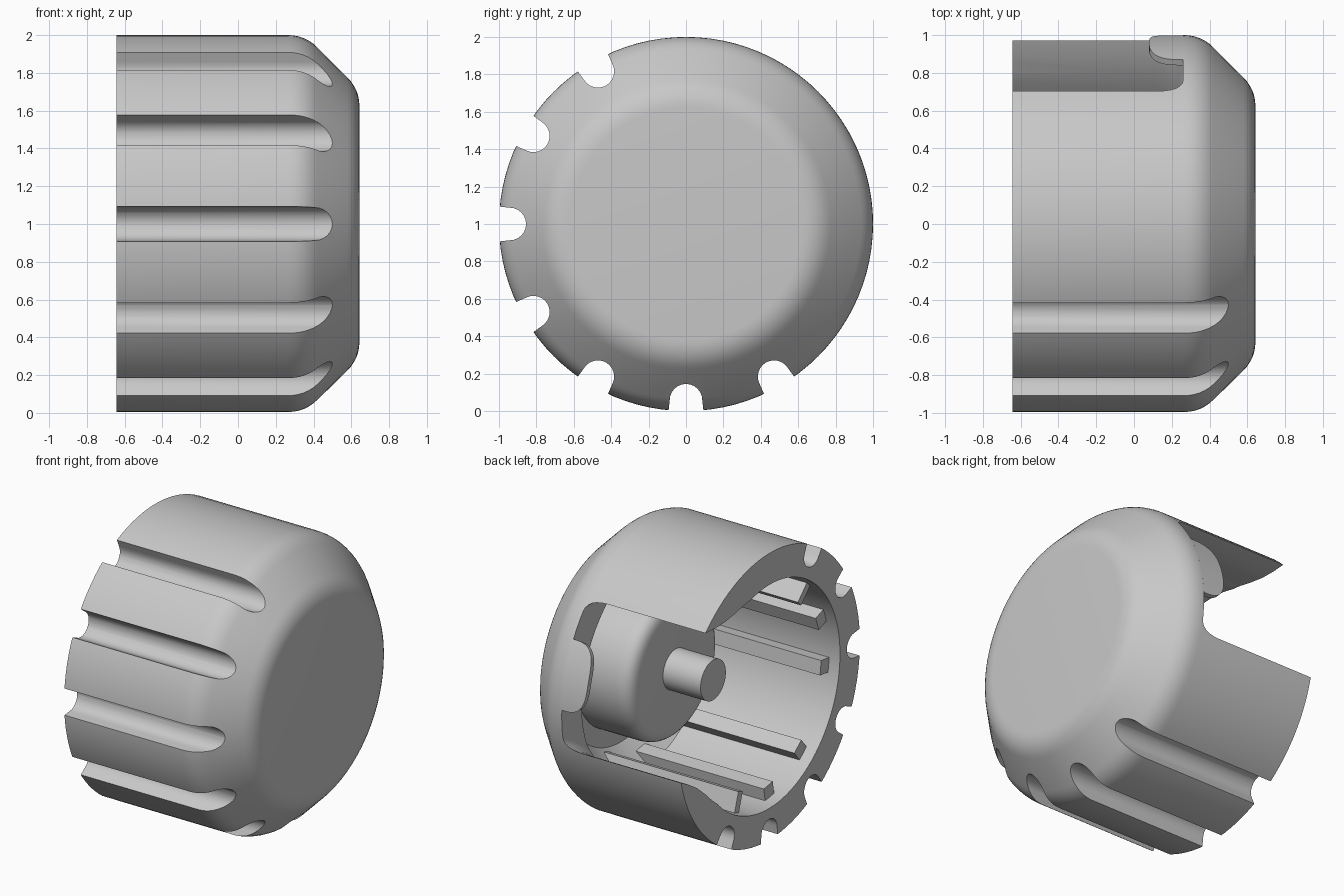
import bpy, bmesh, math
from mathutils import Vector

if "Cube" in bpy.data.objects:
    bpy.data.objects.remove(bpy.data.objects["Cube"], do_unlink=True)

grey = bpy.data.materials.new("plain grey")
grey.use_nodes = True
grey.diffuse_color = (0.58, 0.58, 0.58, 1)
grey.node_tree.nodes["Principled BSDF"].inputs["Base Color"].default_value = (0.58, 0.58, 0.58, 1)


def polar(x, radial, side, degrees):
    """Point at a radius and sideways offset around the long x axis."""
    a = math.radians(degrees)
    return Vector((x, radial * math.cos(a) - side * math.sin(a),
                   1 + radial * math.sin(a) + side * math.cos(a)))


def finish(name, bm):
    bmesh.ops.recalc_face_normals(bm, faces=bm.faces)
    mesh = bpy.data.meshes.new(name)
    bm.to_mesh(mesh)
    bm.free()
    mesh.materials.append(grey)
    obj = bpy.data.objects.new(name, mesh)
    bpy.context.collection.objects.link(obj)
    return obj


def smooth(obj):
    bpy.ops.object.select_all(action='DESELECT')
    obj.select_set(True)
    bpy.context.view_layer.objects.active = obj
    bpy.ops.object.shade_smooth_by_angle(angle=math.radians(32))


def rounded(points, steps=6):
    """Round each corner given as (x, y, radius)."""
    out = []
    for i, (x, y, rad) in enumerate(points):
        p = Vector((x, y))
        if rad == 0:
            out.append(p)
            continue
        q = Vector(points[i - 1][:2])
        n = Vector(points[(i + 1) % len(points)][:2])
        s, e = p + (q - p).normalized() * rad, p + (n - p).normalized() * rad
        for k in range(steps + 1):
            t = k / steps
            out.append(s * (1 - t) ** 2 + p * 2 * t * (1 - t) + e * t * t)
    return out


def lathe(name, points, steps=96):
    bm = bmesh.new()
    vs = [bm.verts.new((x, 0, 1 + r)) for x, r in rounded(points)]
    edges = [bm.edges.new(pair) for pair in zip(vs, vs[1:])]
    bmesh.ops.spin(bm, geom=vs + edges, cent=(0, 0, 1), axis=(1, 0, 0),
                   angle=math.tau, steps=steps, use_merge=True)
    bmesh.ops.remove_doubles(bm, verts=bm.verts, dist=0.0001)
    return finish(name, bm)


def loft(bm, sections):
    """Closed solid through matching loops of points."""
    loops = [[bm.verts.new(p) for p in section] for section in sections]
    bm.faces.new(loops[0])
    bm.faces.new(loops[-1][::-1])
    for a, b in zip(loops, loops[1:]):
        for i in range(len(a)):
            j = (i + 1) % len(a)
            bm.faces.new((a[i], b[i], b[j], a[j]))


def cut(obj, cutter):
    mod = obj.modifiers.new("cut", 'BOOLEAN')
    mod.operation, mod.solver, mod.object = 'DIFFERENCE', 'EXACT', cutter
    bpy.ops.object.select_all(action='DESELECT')
    obj.select_set(True)
    bpy.context.view_layer.objects.active = obj
    bpy.ops.object.modifier_apply(modifier="cut")
    bpy.data.objects.remove(cutter, do_unlink=True)


# Hollow shell with a chamfered closed end
shell = lathe("knob_shell", [
    (0.5, 0, 0), (0.5, 0.62, 0), (0.34, 0.78, 0), (-0.643, 0.78, 0), (-0.643, 1, 0),
    (0.355, 1, 0.09), (0.643, 0.712, 0.09), (0.643, 0, 0)])

# Grip grooves around the front and underside
bm = bmesh.new()
groove = [(1.06, 0.1)] + [
    (0.942 - 0.087 * math.sin(math.pi * k / 12), 0.087 * math.cos(math.pi * k / 12))
    for k in range(13)] + [(1.06, -0.1)]
for angle in range(120, 301, 30):
    loft(bm, [[polar(x, r, s, angle) for r, s in groove] for x in (-0.8, 0.8)])
cut(shell, finish("groove_cutter", bm))

# Side opening, flaring towards the inside
middle = 16
outline = rounded([(-0.8, -1, 0), (0.26, -1, 0.15), (0.26, 1, 0.15), (-0.8, 1, 0)])
flare = [(0.3, 0.71), (0.47, 0.64), (0.57, 0.588), (0.67, 0.543),
         (0.77, 0.512), (0.87, 0.49), (1.15, 0.45)]
bm = bmesh.new()
loft(bm, [[polar(x, a, t * half, middle) for x, t in outline] for a, half in flare])
cut(shell, finish("opening_cutter", bm))
smooth(shell)

# Thin rounded tab reaching into the opening
bm = bmesh.new()
sections = []
for k in range(25):
    t = -math.cos(math.pi * k / 24)
    end = 0.255 - 0.175 * max(0, 1 - abs(t) ** 3) ** (1 / 3)
    corners = [(end, 0.965), (end, 1), (0.262, 1), (0.262, 0.965)]
    sections.append([polar(x, r, 0, middle + 13.5 * t) for x, r in corners])
loft(bm, sections)
smooth(finish("opening_tab", bm))

# Central hub and pin
smooth(lathe("hub", [(0.52, 0, 0), (0.52, 0.5, 0), (0.08, 0.5, 0.11), (0.08, 0, 0)], 64))
smooth(lathe("pin", [(0.2, 0, 0), (0.2, 0.14, 0), (-0.21, 0.14, 0), (-0.21, 0, 0)], 40))


# Lengthwise ribs inside the shell
def rib(name, angle, inner, width):
    section = [(inner, -width), (inner, width), (0.79, width), (0.79, -width)]
    bm = bmesh.new()
    loft(bm, [[polar(x, r, s, angle) for r, s in section] for x in (-0.56, 0.505)])
    finish(name, bm)


for i, angle in enumerate((160, 187, 231, 261)):
    rib(f"inner_rib_{i + 1}", angle, 0.69, 0.05)
for i, angle in enumerate((135, 288)):
    rib(f"inner_fin_{i + 1}", angle, 0.64, 0.025)
